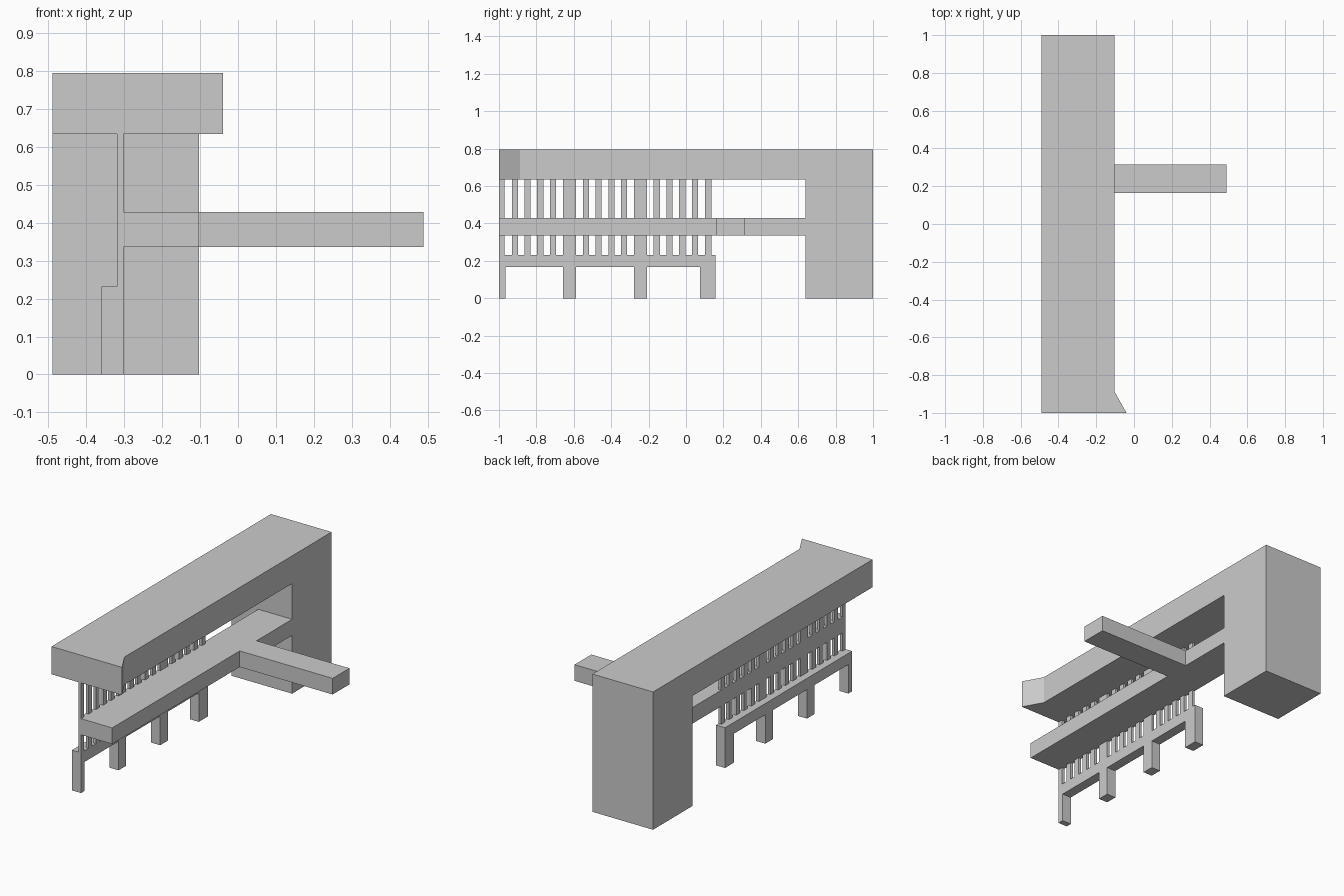
import bpy, bmesh
from mathutils import Vector

if "Cube" in bpy.data.objects:
    bpy.data.objects.remove(bpy.data.objects["Cube"])


def prism(name, points, offset, tweak=None):
    """Extrude a planar outline along an offset vector into a closed solid."""
    bm = bmesh.new()
    face = bm.faces.new([bm.verts.new(p) for p in points])
    ext = bmesh.ops.extrude_face_region(bm, geom=[face])
    moved = [v for v in ext["geom"] if isinstance(v, bmesh.types.BMVert)]
    bmesh.ops.translate(bm, verts=moved, vec=Vector(offset))
    if tweak:
        tweak(bm, moved)
    bmesh.ops.recalc_face_normals(bm, faces=bm.faces[:])
    mesh = bpy.data.meshes.new(name)
    bm.to_mesh(mesh)
    bm.free()
    obj = bpy.data.objects.new(name, mesh)
    bpy.context.collection.objects.link(obj)
    return obj


def box(name, x0, x1, y0, y1, z0, z1):
    return prism(name, [(x0, y0, z0), (x1, y0, z0), (x1, y1, z0), (x0, y1, z0)],
                 (0, 0, z1 - z0))


X_BACK, X_FRONT = -0.49, -0.103
ROOF_Z, TOP_Z = 0.635, 0.795
SHELF_Z0, SHELF_Z1 = 0.336, 0.429
BEAM_Z0, BEAM_Z1 = 0.167, 0.232
SLAT_X0, SLAT_X1 = -0.319, -0.302
FLARE_Y = -0.887


# Upper block and tower: one inverted L, with a flared corner at the front end
def flare(bm, moved):
    pair = [v for v in moved if abs(v.co.y - FLARE_Y) < 1e-4]
    bmesh.ops.connect_verts(bm, verts=pair)
    for v in moved:
        if v.co.y < -0.99:
            v.co.x = -0.04


outline = [(-1, ROOF_Z), (FLARE_Y, ROOF_Z), (0.64, ROOF_Z), (0.64, 0), (1, 0),
           (1, TOP_Z), (FLARE_Y, TOP_Z), (-1, TOP_Z)]
prism("upper_block_and_tower", [(X_BACK, y, z) for y, z in outline],
      (X_FRONT - X_BACK, 0, 0), flare)

# Middle floor with the side arm
plan = [(SLAT_X0, -1), (X_FRONT, -1), (X_FRONT, 0.163), (0.49, 0.163),
        (0.49, 0.316), (X_FRONT, 0.316), (X_FRONT, 0.64), (SLAT_X0, 0.64)]
prism("middle_floor_with_arm", [(x, y, SHELF_Z0) for x, y in plan],
      (0, 0, SHELF_Z1 - SHELF_Z0))

# Base beam on four legs, cut as one comb profile
legs = [(-1, -0.966), (-0.657, -0.588), (-0.278, -0.209), (0.075, 0.158)]
comb = [(0.158, BEAM_Z1), (-1, BEAM_Z1)]
for i, (y0, y1) in enumerate(legs):
    if i > 0:
        comb.append((y0, BEAM_Z0))
    comb += [(y0, 0), (y1, 0)]
    if i < len(legs) - 1:
        comb.append((y1, BEAM_Z0))
prism("base_beam_with_legs", [(-0.36, y, z) for y, z in comb],
      (SLAT_X1 + 0.36, 0, 0))

# Slats: two rows; three bays of four thin slats, with posts between the bays
slats = [(-1, -0.971), (-0.657, -0.588), (-0.278, -0.209), (0.102, 0.135)]
for first in (-1.0, -0.622, -0.243):
    offset = 0.0685 if first == -1.0 else 0.0705
    for k in range(4):
        y = first + offset + 0.068 * k
        slats.append((y, y + 0.033))
for y0, y1 in slats:
    box("upper_slat", SLAT_X0, SLAT_X1, y0, y1, SHELF_Z1, ROOF_Z)
    box("lower_slat", SLAT_X0, SLAT_X1, y0, y1, BEAM_Z1, SHELF_Z0)
